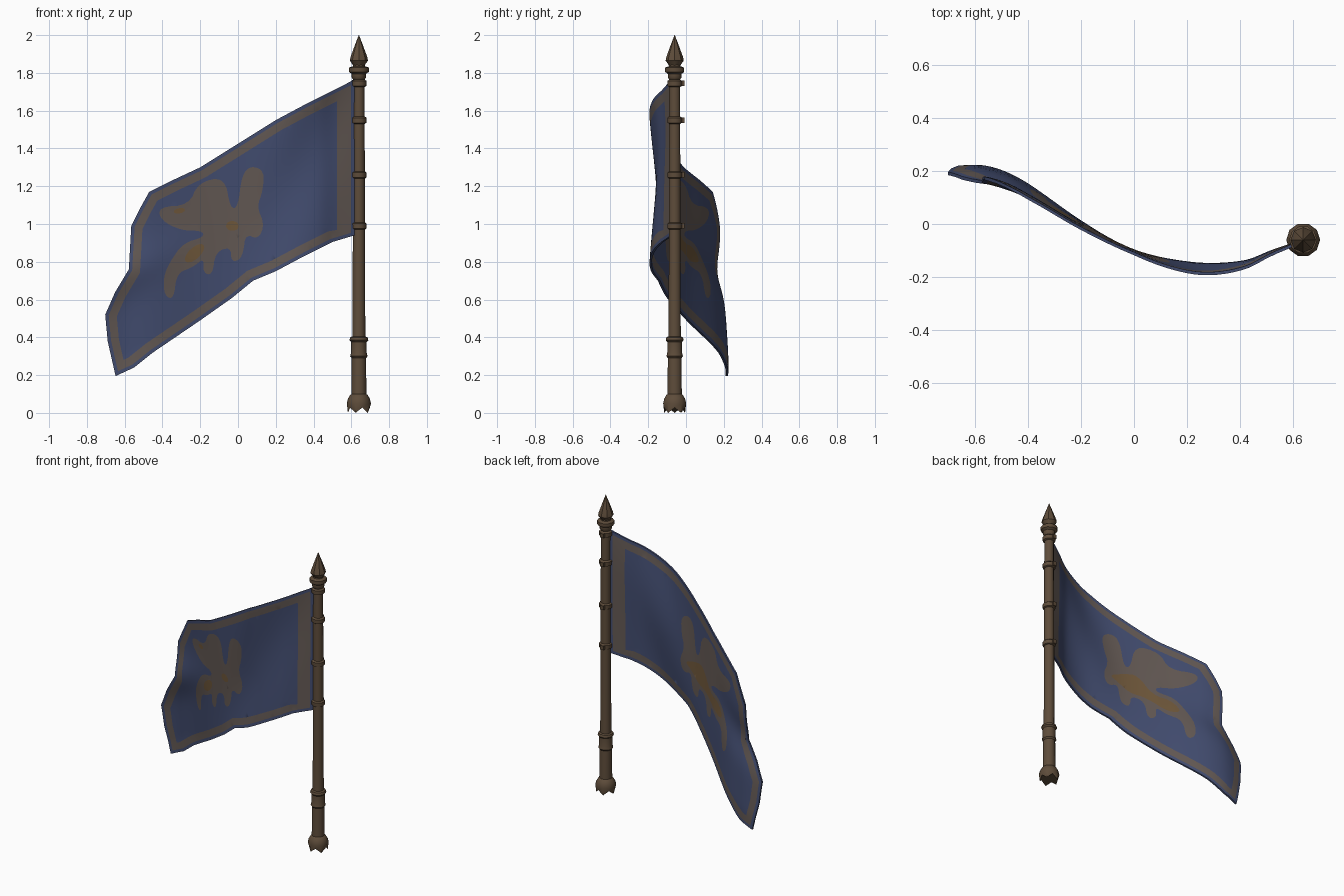
import bpy, bmesh, math
from mathutils import Vector as V
from mathutils.geometry import delaunay_2d_cdt

if "Cube" in bpy.data.objects:
    bpy.data.objects.remove(bpy.data.objects["Cube"])


def material(name, rgb):
    m = bpy.data.materials.new(name)
    m.diffuse_color = (*rgb, 1)
    m.use_nodes = True
    m.node_tree.nodes["Principled BSDF"].inputs["Base Color"].default_value = m.diffuse_color
    return m


BLUE = material("blue cloth", (0.054, 0.072, 0.158))
GREY = material("grey brown trim", (0.122, 0.097, 0.086))
GOLD = material("dull gold", (0.155, 0.094, 0.042))
WOOD = material("dark wood", (0.112, 0.073, 0.043))
PX, PY = 0.64, -0.06            # pole axis


def finish(name, bm, mats, angle=40):
    me = bpy.data.meshes.new(name)
    bm.to_mesh(me)
    bm.free()
    ob = bpy.data.objects.new(name, me)
    bpy.context.collection.objects.link(ob)
    for m in mats:
        me.materials.append(m)
    bpy.ops.object.select_all(action='DESELECT')
    ob.select_set(True)
    bpy.context.view_layer.objects.active = ob
    bpy.ops.object.shade_smooth_by_angle(angle=math.radians(angle))
    return ob


# ---------- pole parts: turned profiles ----------
def lathe(name, profile, n=10, jagged=0.0):
    """Closed turned solid around the pole axis; jagged drops every other foot vertex."""
    bm = bmesh.new()
    rings = []
    for k, (r, z) in enumerate(profile):
        ring = []
        for i in range(n):
            a = 2 * math.pi * i / n
            dz = jagged if k == 0 and i % 2 else 0
            ring.append(bm.verts.new((PX + r * math.cos(a), PY + r * math.sin(a), z - dz)))
        rings.append(ring)
    for a, b in zip(rings, rings[1:]):
        for i in range(n):
            j = (i + 1) % n
            bm.faces.new((a[i], a[j], b[j], b[i]))
    bm.faces.new(rings[0][::-1])
    bm.faces.new(rings[-1])
    return finish(name, bm, [WOOD])


lathe("pole_shaft", [(0.040, 0.06), (0.038, 0.30), (0.034, 0.42), (0.032, 1.0), (0.030, 1.80)])
lathe("pole_foot", [(0.058, 0.028), (0.064, 0.05), (0.058, 0.075), (0.046, 0.095), (0.038, 0.10)], jagged=0.028)
lathe("grip_band", [(0.038, 0.29), (0.046, 0.30), (0.041, 0.32), (0.041, 0.375), (0.050, 0.385), (0.046, 0.40), (0.034, 0.405)])
lathe("top_collar", [(0.030, 1.765), (0.038, 1.775), (0.038, 1.795), (0.053, 1.805),
                     (0.053, 1.828), (0.032, 1.835), (0.030, 1.845)])
lathe("spear_finial", [(0.028, 1.835), (0.036, 1.848), (0.048, 1.865), (0.044, 1.885), (0.022, 1.945), (0.001, 2.0)], n=8)

# ties holding the cloth, each with a small knot
for i, z in enumerate((0.99, 1.26, 1.55, 1.745)):
    lathe(f"cloth_tie_{i + 1}", [(0.030, z - 0.02), (0.040, z - 0.014), (0.041, z + 0.012), (0.030, z + 0.02)])
    bm = bmesh.new()
    bmesh.ops.create_cube(bm, size=1)
    bmesh.ops.scale(bm, vec=(0.025, 0.02, 0.028), verts=bm.verts)
    bmesh.ops.translate(bm, vec=(PX - 0.006, PY + 0.041, z), verts=bm.verts)
    finish(f"tie_knot_{i + 1}", bm, [WOOD])


# ---------- flag cloth: front outline, bent along y ----------
BEND = [(-0.72, 0.185), (-0.58, 0.192), (-0.48, 0.165), (-0.38, 0.11), (-0.2, -0.005), (0.0, -0.112),
        (0.15, -0.168), (0.28, -0.188), (0.42, -0.165), (0.52, -0.115), (0.64, -0.065)]


def bend(x):
    """Smooth curve through BEND (Hermite)."""
    k = max(i for i in range(len(BEND) - 1) if BEND[i][0] <= x or i == 0)

    def slope(i):
        a, b = BEND[max(i - 1, 0)], BEND[min(i + 1, len(BEND) - 1)]
        return (b[1] - a[1]) / (b[0] - a[0])
    (x0, y0), (x1, y1) = BEND[k], BEND[k + 1]
    h = x1 - x0
    t = (x - x0) / h
    return (y0 * (2 * t**3 - 3 * t**2 + 1) + y1 * (3 * t**2 - 2 * t**3)
            + h * slope(k) * (t**3 - 2 * t**2 + t) + h * slope(k + 1) * (t**3 - t**2))


def cloth_y(x, z):
    t = min(max((z - 0.635 - 0.54 * x) / 0.79, 0), 1)
    y = bend(x)
    y += 0.035 * math.sin(math.pi * t) * math.exp(-((x - 0.27 - 0.3 * (z - 1.2)) / 0.17) ** 2)
    left = min(max(-x / 0.4, 0), 1)
    y += 0.05 * (0.5 - t) * left
    fold = (z - 0.75 - 0.45 * (x + 0.58)) / 0.12
    y -= 0.03 * math.exp(-fold * fold) * min(max((-0.2 - x) / 0.3, 0), 1)
    return y


def rounded(pts, times=2):
    """Corner cutting for soft painted shapes."""
    for _ in range(times):
        out = []
        for p, q in zip(pts, pts[1:] + pts[:1]):
            out += [p.lerp(q, 0.25), p.lerp(q, 0.75)]
        pts = out
    return pts


def inset(pts, d):
    """Move a counter-clockwise outline inward by d."""
    out = []
    for i, p in enumerate(pts):
        e0 = (p - pts[i - 1]).normalized()
        e1 = (pts[(i + 1) % len(pts)] - p).normalized()
        n0, n1 = V((-e0.y, e0.x)), V((-e1.y, e1.x))
        out.append(p + (n0 + n1) * d / (1 + n0.dot(n1)))
    return out


def inside(p, poly):
    hit = False
    for a, b in zip(poly, poly[1:] + poly[:1]):
        if (a.y > p.y) != (b.y > p.y) and p.x < (b.x - a.x) * (p.y - a.y) / (b.y - a.y) + a.x:
            hit = not hit
    return hit


def points(*c):
    return [V(p) for p in c]


def oval(cx, cz, a, b, tilt):
    c, s = math.cos(tilt), math.sin(tilt)
    return [V((cx + a * math.cos(t) * c - b * math.sin(t) * s, cz + a * math.cos(t) * s + b * math.sin(t) * c))
            for t in (2 * math.pi * i / 14 for i in range(14))]


outline = points((0.617, 1.765), (0.5, 1.705), (0.35, 1.63), (0.2, 1.55), (0.0, 1.425), (-0.2, 1.30),
                 (-0.35, 1.23), (-0.47, 1.17), (-0.52, 1.08), (-0.565, 0.99), (-0.578, 0.76), (-0.65, 0.64),
                 (-0.703, 0.52), (-0.69, 0.38), (-0.648, 0.195), (-0.55, 0.24), (-0.45, 0.32), (-0.2, 0.49),
                 (-0.03, 0.61), (0.08, 0.70), (0.2, 0.75), (0.35, 0.83), (0.5, 0.905), (0.617, 0.94))
trim = inset(outline, 0.018)
field = inset(outline, 0.06)
for p in field:                       # wider trim beside the pole
    if p.x > 0.525:
        p.y -= 0.5 * (p.x - 0.525)
        p.x = 0.525
field = [p for i, p in enumerate(field) if (p - field[i - 1]).length > 0.02]

# winged beast emblem
beast = rounded(points((-0.42, 1.09), (-0.26, 1.10), (-0.21, 1.22), (-0.07, 1.25), (-0.04, 1.08), (0.0, 1.09),
                       (0.02, 1.26), (0.07, 1.31), (0.14, 1.28), (0.13, 1.17), (0.10, 1.09), (0.14, 1.0),
                       (0.11, 0.92), (0.04, 0.945), (0.03, 0.86), (0.01, 0.81), (-0.035, 0.80), (-0.04, 0.88),
                       (-0.12, 0.85), (-0.135, 0.73), (-0.185, 0.74), (-0.18, 0.82), (-0.24, 0.77),
                       (-0.325, 0.74), (-0.34, 0.60), (-0.39, 0.62), (-0.395, 0.72), (-0.36, 0.80),
                       (-0.29, 0.90), (-0.18, 0.93), (-0.19, 0.965), (-0.30, 0.965), (-0.41, 1.02)))
front_gold = [oval(-0.23, 0.845, 0.065, 0.03, 0.75), oval(-0.03, 0.99, 0.034, 0.026, 0),
              oval(-0.31, 1.07, 0.03, 0.014, 0.2)]
back_gold = [rounded(points((0.1, 1.0), (0.0, 1.03), (-0.08, 1.04), (-0.17, 0.90), (-0.27, 0.88), (-0.33, 0.80),
                            (-0.25, 0.79), (-0.13, 0.88), (-0.03, 0.90), (0.04, 0.965)))]

# triangulate the flat cloth with every painted outline as a cut line
coords, edges = [], []
for loop in [outline, trim, field, beast] + front_gold + back_gold:
    fine = []
    for p, q in zip(loop, loop[1:] + loop[:1]):
        n = max(1, round((q - p).length / 0.035))
        fine += [p.lerp(q, i / n) for i in range(n)]
    s = len(coords)
    coords += fine
    edges += [(s + i, s + (i + 1) % len(fine)) for i in range(len(fine))]
core = inset(outline, 0.01)
for i in range(48):
    for j in range(56):
        p = V((-0.70 + 0.028 * i + 0.014 * (j % 2), 0.2 + 0.028 * j))
        if inside(p, core):
            coords.append(p)
pts, _, tris = delaunay_2d_cdt(coords, edges, [], 0, 1e-5)[:3]


def paint(c, gold):
    if any(inside(c, g) for g in gold):
        return 2
    if inside(c, beast):
        return 1
    return 1 if inside(c, trim) and not inside(c, field) else 0


bm = bmesh.new()
T = 0.006                             # half thickness
front = [bm.verts.new((p.x, cloth_y(p.x, p.y) - T, p.y)) for p in pts]
back = [bm.verts.new((p.x, cloth_y(p.x, p.y) + T, p.y)) for p in pts]
border = {}
for f in tris:
    c = sum((pts[i] for i in f), V((0, 0))) / len(f)
    if not inside(c, outline):
        continue
    bm.faces.new([front[i] for i in f]).material_index = paint(c, front_gold)
    bm.faces.new([back[i] for i in reversed(f)]).material_index = paint(c, back_gold)
    for a, b in zip(f, list(f[1:]) + [f[0]]):
        if (b, a) in border:
            del border[(b, a)]
        else:
            border[(a, b)] = True
for a, b in border:                   # hem
    bm.faces.new((front[b], front[a], back[a], back[b]))
bmesh.ops.delete(bm, geom=[v for v in bm.verts if not v.link_faces], context='VERTS')
finish("flag_cloth", bm, [BLUE, GREY, GOLD], 50)
